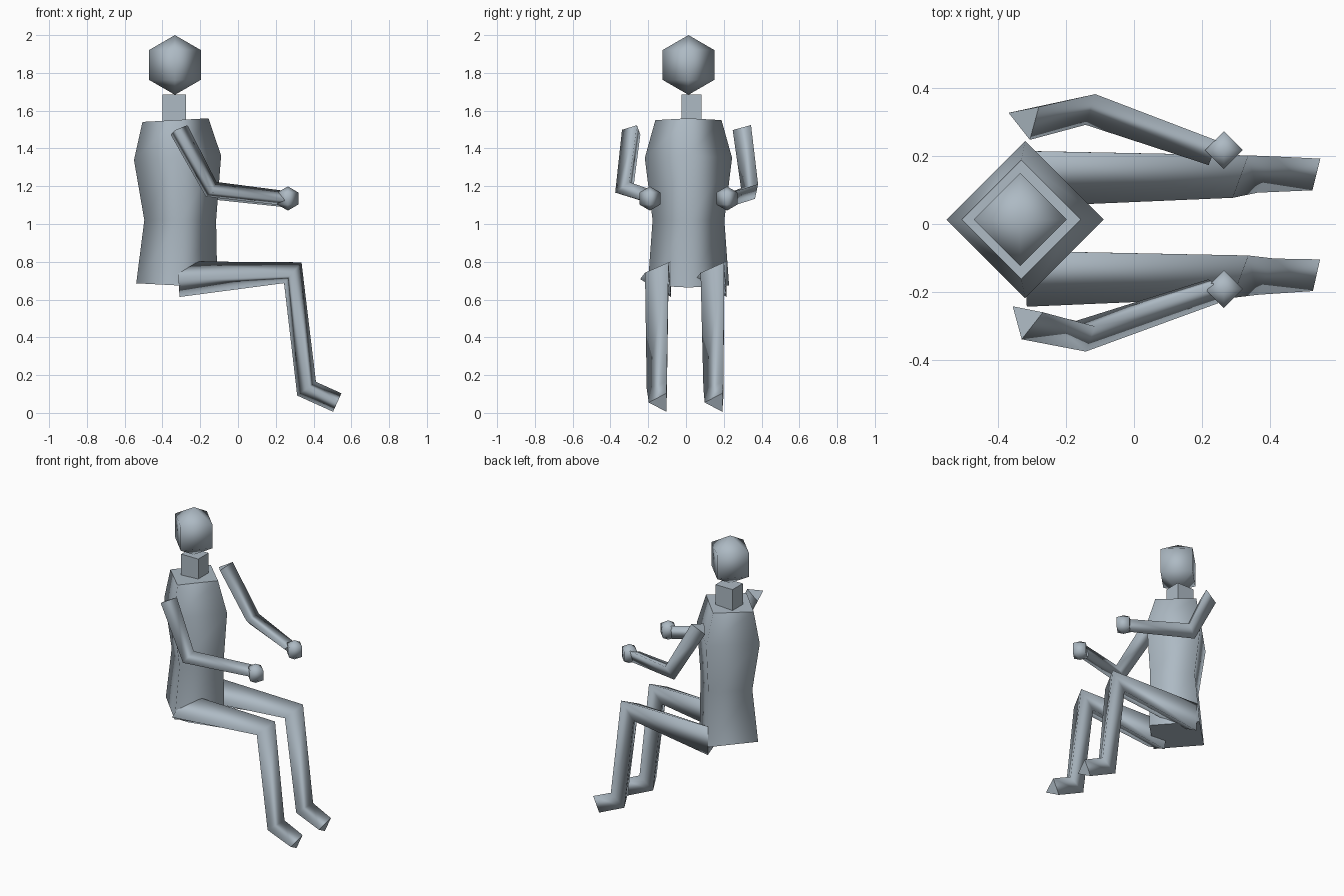
import bpy, bmesh, math
from mathutils import Vector

if "Cube" in bpy.data.objects:
    bpy.data.objects.remove(bpy.data.objects["Cube"])

CY = 0.013  # body mid-plane
grey = bpy.data.materials.new("blue_grey")
grey.diffuse_color = (0.42, 0.49, 0.55, 1)
grey.use_nodes = True
grey.node_tree.nodes["Principled BSDF"].inputs["Base Color"].default_value = grey.diffuse_color


def tube(name, path, sides, twist=0.0):
    """Capped tube through (x, y, z, radius) points, first corner facing the front."""
    pts = [Vector(p[:3]) for p in path]
    bm = bmesh.new()
    rings = []
    for i, c in enumerate(pts):
        t = Vector()
        if i > 0:
            t += (c - pts[i - 1]).normalized()
        if i < len(pts) - 1:
            t += (pts[i + 1] - c).normalized()
        t.normalize()
        front = Vector((0, -1, 0))
        a = (front - t * front.dot(t)).normalized()
        b = t.cross(a)
        ang = [twist + 2 * math.pi * k / sides for k in range(sides)]
        rings.append([bm.verts.new(c + path[i][3] * (a * math.cos(w) + b * math.sin(w)))
                      for w in ang])
    for r, s in zip(rings, rings[1:]):
        for k in range(sides):
            n = (k + 1) % sides
            bm.faces.new((r[k], r[n], s[n], s[k])).smooth = True
    for ring in (rings[0], rings[-1]):
        cap = bm.faces.new(ring)
        for e in cap.edges:
            e.smooth = False
    bmesh.ops.recalc_face_normals(bm, faces=bm.faces[:])
    me = bpy.data.meshes.new(name)
    bm.to_mesh(me)
    bm.free()
    me.materials.append(grey)
    ob = bpy.data.objects.new(name, me)
    bpy.context.collection.objects.link(ob)


def ball(name, loc, radius):
    bpy.ops.mesh.primitive_uv_sphere_add(segments=4, ring_count=3, radius=radius, location=loc)
    ob = bpy.context.object
    ob.name = name
    ob.data.materials.append(grey)
    bpy.ops.object.shade_smooth()


# Head
ball("head", (-0.334, CY, 1.842), 0.158)

# Neck block
bpy.ops.mesh.primitive_cube_add(size=1, location=(-0.337, 0.029, 1.612))
neck = bpy.context.object
neck.name = "neck"
neck.scale = (0.125, 0.107, 0.146)
neck.data.materials.append(grey)

# Torso
tube("torso", [(-0.331, CY, 1.55, 0.175), (-0.32, CY, 1.35, 0.231),
               (-0.306, CY, 1.02, 0.19), (-0.324, CY, 0.675, 0.215)], 4)

# Limbs: paths mirrored across the body, triangular sections
for side, s in (("left", -1), ("right", 1)):
    tube("leg_" + side, [(-0.315, CY + s * 0.147, 0.708, 0.109), (0.29, CY + s * 0.147, 0.742, 0.083),
                         (0.363, CY + s * 0.15, 0.128, 0.071), (0.525, CY + s * 0.148, 0.055, 0.062)], 3)
    tube("arm_" + side, [(-0.318, CY + s * 0.293, 1.498, 0.06), (-0.142, CY + s * 0.333, 1.178, 0.056),
                         (0.233, CY + s * 0.203, 1.134, 0.046)], 3, twist=-0.17 * s)
    ball("hand_" + side, (0.264, CY + s * 0.204, 1.135), 0.064)
